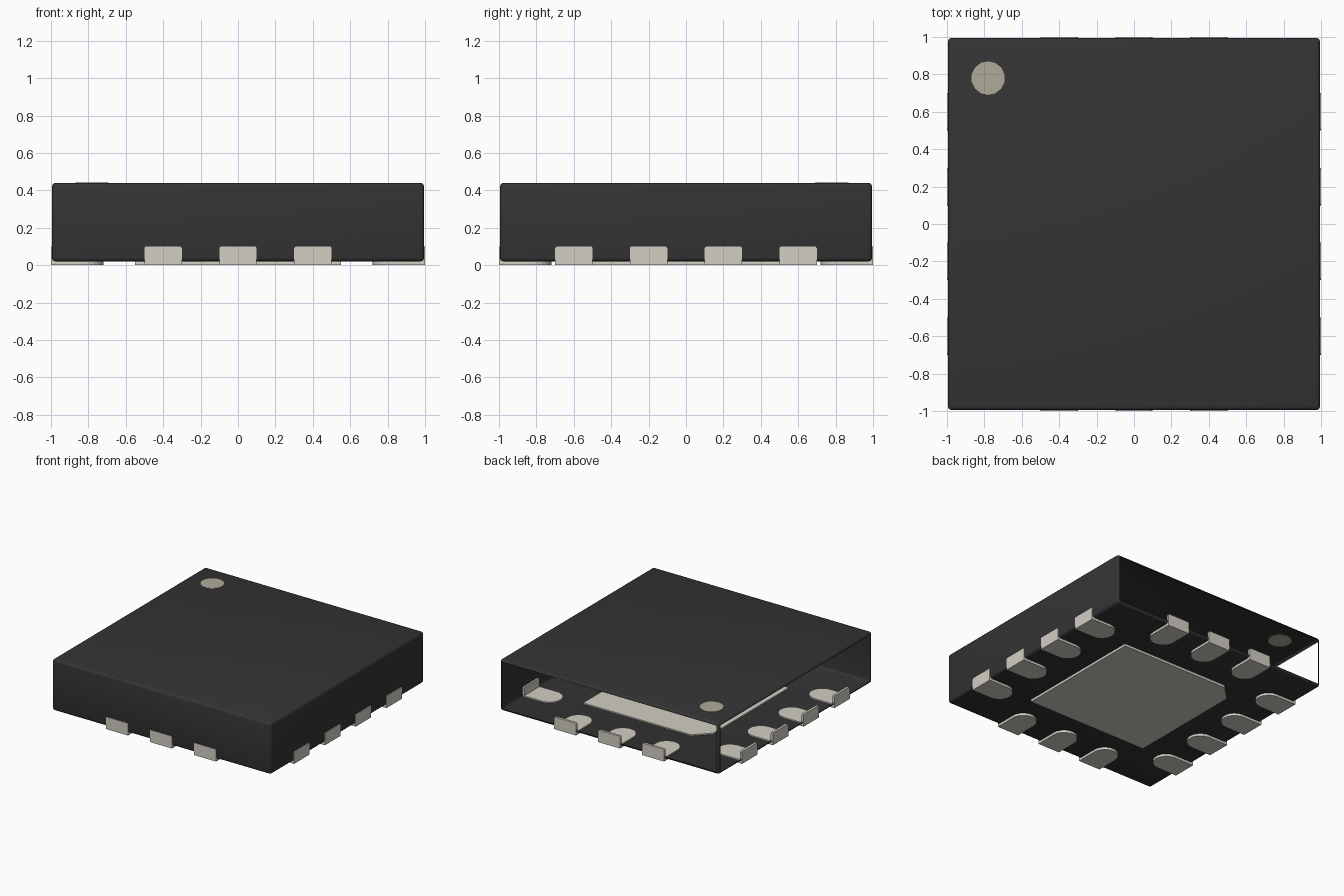
import bpy, bmesh, math
from mathutils import Matrix, Vector

cube = bpy.data.objects.get("Cube")
if cube:
    bpy.data.objects.remove(cube, do_unlink=True)


def material(name, color):
    m = bpy.data.materials.new(name)
    m.use_nodes = True
    m.diffuse_color = (*color, 1)
    m.node_tree.nodes["Principled BSDF"].inputs["Base Color"].default_value = (*color, 1)
    return m


black = material("black resin", (0.034, 0.034, 0.034))
metal = material("pale metal", (0.645, 0.62, 0.55))
label = material("marker beige", (0.43, 0.41, 0.32))


def finish(name, bm, mat):
    mesh = bpy.data.meshes.new(name)
    bm.to_mesh(mesh)
    bm.free()
    mesh.materials.append(mat)
    obj = bpy.data.objects.new(name, mesh)
    bpy.context.collection.objects.link(obj)
    return obj


def prism(bm, outline, low, high, turn=Matrix()):
    """Extrude a flat outline from low to high, then turn it into place."""
    face = bm.faces.new([bm.verts.new((x, y, low)) for x, y in outline])
    ext = bmesh.ops.extrude_face_region(bm, geom=[face])
    top = [v for v in ext["geom"] if isinstance(v, bmesh.types.BMVert)]
    bmesh.ops.translate(bm, verts=top, vec=(0, 0, high - low))
    bmesh.ops.transform(bm, matrix=turn, verts=list({*face.verts, *top}))


# Package shell: rounded box, open on the back and on the -x side
SIDE, FLOOR, TOP = 0.995, 0.02, 0.44
bm = bmesh.new()
bmesh.ops.create_cube(bm, size=1, matrix=Matrix.Translation((0, 0, (FLOOR + TOP) / 2))
                      @ Matrix.Diagonal((2 * SIDE, 2 * SIDE, TOP - FLOOR, 1)))
bmesh.ops.bevel(bm, geom=bm.edges[:], offset=0.02, segments=3, profile=0.5, affect='EDGES')
bm.normal_update()
missing = [f for f in bm.faces if f.calc_area() > 0.5
           and (f.normal.y > 0.99 or f.normal.x < -0.99)]
bmesh.ops.delete(bm, geom=missing, context='FACES')
shell = finish("package_shell", bm, black)
bpy.context.view_layer.objects.active = shell
shell.select_set(True)
bpy.ops.object.shade_smooth_by_angle(angle=math.radians(35))

# Contacts: round-ended foot under the floor plus an upright end plate
HALF, REACH, INNER = 0.1, 1.0, 0.72


def contact(name, angle, offset):
    bm = bmesh.new()
    place = Matrix.Rotation(angle, 4, 'Z') @ Matrix.Translation((0, offset, 0))
    steps = 12
    arc = [(INNER + HALF - HALF * math.sin(math.pi * i / steps),
            HALF * math.cos(math.pi * i / steps)) for i in range(steps + 1)]
    prism(bm, [(REACH, HALF)] + arc + [(REACH, -HALF)], 0, 0.03, place)
    c = 0.008
    plate = [(-HALF, c), (-HALF + c, 0), (HALF - c, 0), (HALF, c),
             (HALF, 0.1 - c), (HALF - c, 0.1), (-HALF + c, 0.1), (-HALF, 0.1 - c)]
    upright = Matrix((Vector((0, 0, 1, 0)), Vector((1, 0, 0, 0)),
                      Vector((0, 1, 0, 0)), Vector((0, 0, 0, 1))))
    prism(bm, plate, REACH - 0.02, REACH, place @ upright)
    bmesh.ops.recalc_face_normals(bm, faces=bm.faces[:])
    finish(name, bm, metal)


rows = {"left": (0, 4), "back": (90, 3), "right": (180, 4), "front": (270, 3)}
for side, (degrees, count) in rows.items():
    for i in range(count):
        contact(f"{side}_contact_{i + 1}", math.radians(degrees), 0.4 * (i - (count - 1) / 2))

# Central heat pad with one clipped corner
P, CLIP = 0.55, 0.12
bm = bmesh.new()
prism(bm, [(-P, -P), (P, -P), (P, P), (CLIP - P, P), (-P, P - CLIP)], 0, 0.03)
bmesh.ops.recalc_face_normals(bm, faces=bm.faces[:])
finish("heat_pad", bm, metal)

# Orientation dot set through the lid
bm = bmesh.new()
bmesh.ops.create_cone(bm, cap_ends=True, segments=14, radius1=0.09, radius2=0.09, depth=0.006,
                      matrix=Matrix.Translation((-0.78, 0.78, TOP - 0.001)))
finish("orientation_dot", bm, label)
